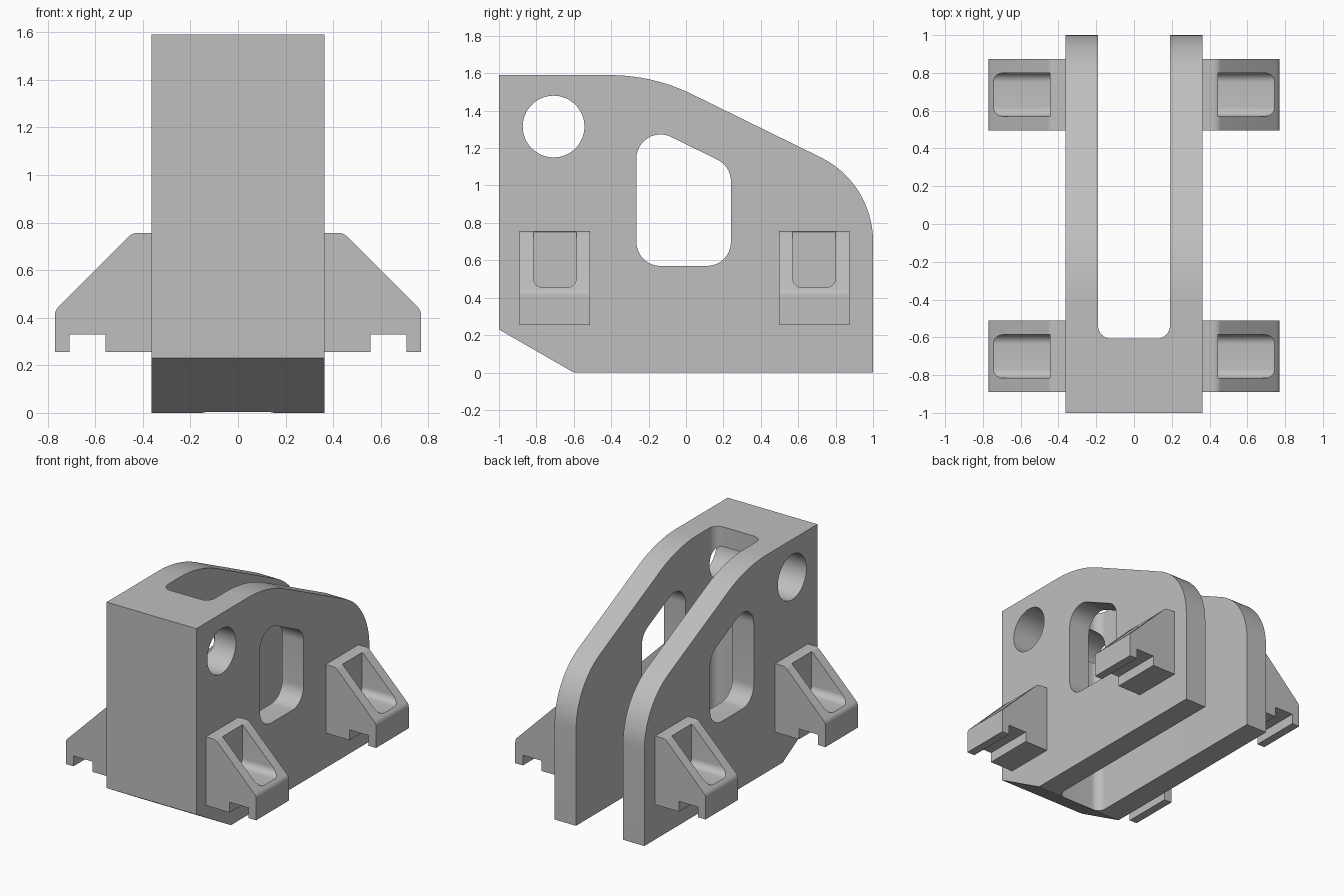
import bpy, bmesh, math
from mathutils import Vector

cube = bpy.data.objects.get("Cube")
if cube:
    bpy.data.objects.remove(cube, do_unlink=True)

grey = bpy.data.materials.new("plain grey")
grey.use_nodes = True
colour = (0.52, 0.52, 0.52, 1)
grey.diffuse_color = colour
grey.node_tree.nodes["Principled BSDF"].inputs["Base Color"].default_value = colour


def rounded(corners, steps=12):
    """Outline from (u, v, radius) corners, each filleted by an arc."""
    out = []
    for i, (u, v, r) in enumerate(corners):
        p = Vector((u, v))
        if not r:
            out.append(p)
            continue
        a = (Vector(corners[i - 1][:2]) - p).normalized()
        b = (Vector(corners[(i + 1) % len(corners)][:2]) - p).normalized()
        half = a.angle(b) / 2
        centre = p + (a + b).normalized() * r / math.sin(half)
        start = p + a * r / math.tan(half) - centre
        end = p + b * r / math.tan(half) - centre
        sweep = math.pi - 2 * half
        for k in range(steps + 1):
            t = k / steps
            arc = (start * math.sin((1 - t) * sweep) + end * math.sin(t * sweep)) / math.sin(sweep)
            out.append(centre + arc)
    return out


def prism(name, outline, axis, low, high):
    """Extrude an outline along the given axis; u, v are the other two axes in order."""
    def place(p, w):
        c = [p[0], p[1]]
        c.insert(axis, w)
        return c
    bm = bmesh.new()
    ends = [[bm.verts.new(place(p, w)) for p in outline] for w in (low, high)]
    bm.faces.new(ends[0])
    bm.faces.new(ends[1])
    n = len(outline)
    for i in range(n):
        j = (i + 1) % n
        bm.faces.new((ends[0][i], ends[0][j], ends[1][j], ends[1][i]))
    bmesh.ops.recalc_face_normals(bm, faces=bm.faces)
    mesh = bpy.data.meshes.new(name)
    bm.to_mesh(mesh)
    bm.free()
    obj = bpy.data.objects.new(name, mesh)
    bpy.context.collection.objects.link(obj)
    mesh.materials.append(grey)
    return obj


def activate(obj):
    bpy.ops.object.select_all(action='DESELECT')
    obj.select_set(True)
    bpy.context.view_layer.objects.active = obj


def cut(obj, cutter):
    activate(obj)
    mod = obj.modifiers.new("cut", 'BOOLEAN')
    mod.operation = 'DIFFERENCE'
    mod.solver = 'EXACT'
    mod.object = cutter
    bpy.ops.object.modifier_apply(modifier=mod.name)
    bpy.data.objects.remove(cutter, do_unlink=True)


def finish(obj):
    activate(obj)
    bpy.ops.object.shade_smooth_by_angle(angle=math.radians(20))


# Main block: side silhouette extruded across the width
HALF = 0.363
body = prism("body", rounded([
    (-1, 0.23, 0), (-0.6, 0, 0), (1, 0, 0), (1, 1.013, 0.5),
    (-0.176, 1.59, 1.0), (-1, 1.59, 0)], steps=16), 0, -HALF, HALF)

# Slot that splits the block into two cheeks, open at the back
cut(body, prism("slot_cutter", rounded([
    (-0.19, -0.607, 0.068), (0.19, -0.607, 0.068), (0.19, 1.2, 0), (-0.19, 1.2, 0)]),
    2, -0.2, 2))

# Window through both cheeks
cut(body, prism("window_cutter", rounded([
    (-0.265, 0.57, 0.128), (0.24, 0.57, 0.128),
    (0.24, 1.103, 0.128), (-0.265, 1.35, 0.128)]), 0, -1, 1))

# Round cross hole
circle = [(-0.708 + 0.165 * math.cos(k * math.tau / 64),
           1.315 + 0.165 * math.sin(k * math.tau / 64)) for k in range(64)]
cut(body, prism("hole_cutter", circle, 0, -1, 1))
finish(body)

# Four side feet with a notch below and a pocket in the slope
for side, sx in (("left", 1), ("right", -1)):
    for end, y in (("front", -0.701), ("back", 0.685)):
        profile = rounded([
            (HALF, 0.255, 0), (0.556, 0.255, 0), (0.556, 0.33, 0), (0.708, 0.33, 0),
            (0.708, 0.255, 0), (0.77, 0.255, 0), (0.77, 0.43, 0.05),
            (0.443, 0.757, 0.05), (HALF, 0.757, 0)], steps=8)
        foot = prism(f"{end}_{side}_foot", [(sx * p[0], p[1]) for p in profile],
                     1, y - 0.189, y + 0.189)
        pocket = rounded([(y - 0.115, 0.455, 0.05), (y + 0.115, 0.455, 0.05),
                          (y + 0.115, 1, 0), (y - 0.115, 1, 0)], steps=8)
        cut(foot, prism("pocket_cutter", pocket, 0, *sorted((sx * 0.445, sx * 1.0))))
        finish(foot)
